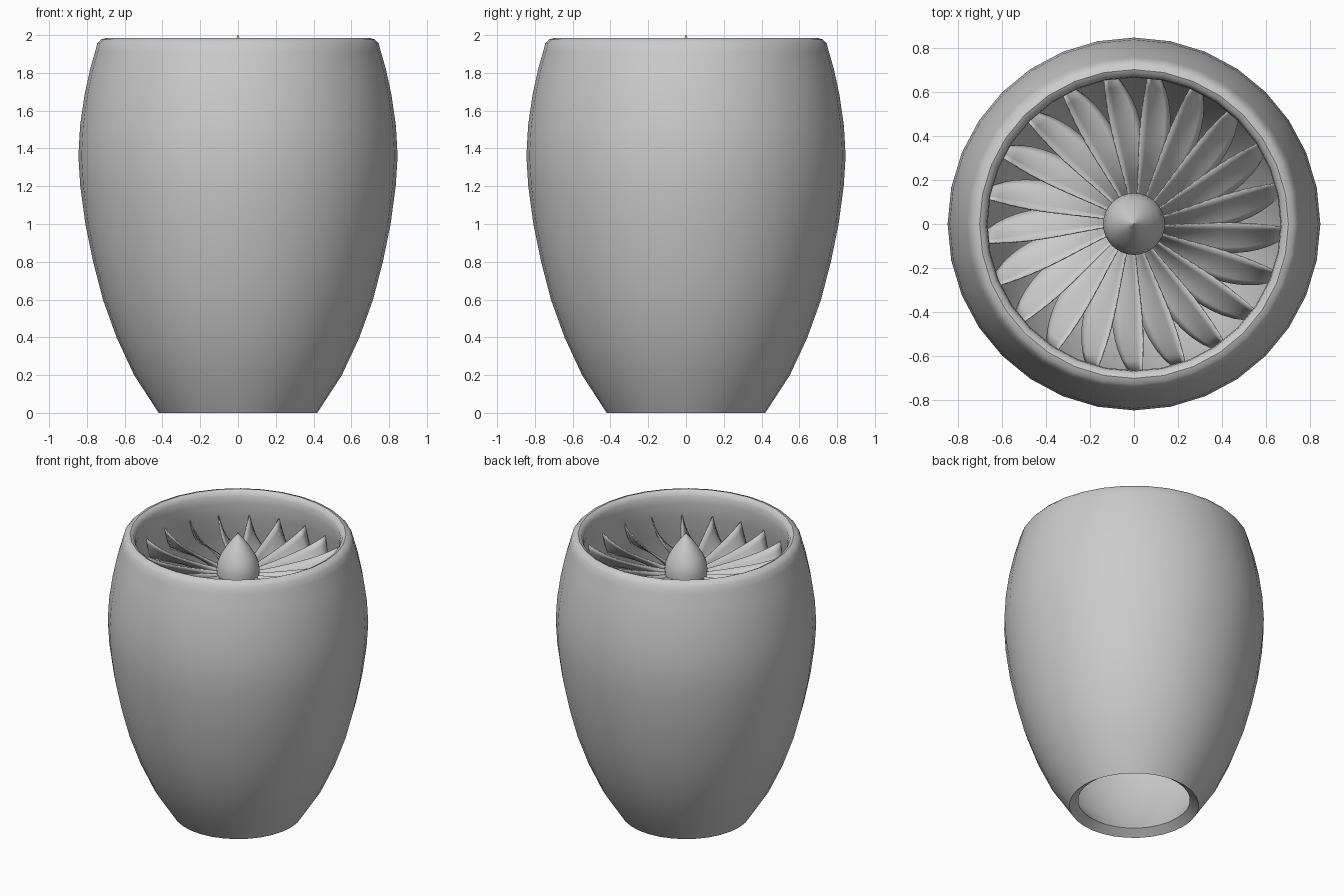
import bpy, math

if "Cube" in bpy.data.objects:
    bpy.data.objects.remove(bpy.data.objects["Cube"], do_unlink=True)

GREY = (0.6, 0.6, 0.6, 1)
metal = bpy.data.materials.new("grey_metal")
metal.use_nodes = True
metal.diffuse_color = GREY
metal.node_tree.nodes["Principled BSDF"].inputs["Base Color"].default_value = GREY


def add_object(name, verts, faces, angle):
    mesh = bpy.data.meshes.new(name)
    mesh.from_pydata(verts, [], faces)
    mesh.validate()
    mesh.materials.append(metal)
    obj = bpy.data.objects.new(name, mesh)
    bpy.context.collection.objects.link(obj)
    bpy.ops.object.select_all(action='DESELECT')
    bpy.context.view_layer.objects.active = obj
    obj.select_set(True)
    bpy.ops.object.shade_smooth_by_angle(angle=math.radians(angle))
    return obj


def lathe(name, profile, sides, closed=False, angle=40):
    """Revolve (radius, height) points around z; counter-clockwise profiles face outward."""
    verts, faces = [], []
    n = len(profile)
    for s in range(sides):
        a = 2 * math.pi * s / sides
        verts += [(r * math.cos(a), r * math.sin(a), z) for r, z in profile]
    for s in range(sides):
        t = (s + 1) % sides
        for i in range(n if closed else n - 1):
            j = (i + 1) % n
            faces.append((s * n + i, t * n + i, t * n + j, s * n + j))
    if not closed:
        faces.append([s * n for s in reversed(range(sides))])
        faces.append([s * n + n - 1 for s in range(sides)])
    return add_object(name, verts, faces, angle)


# Barrel-shaped casing: outer wall, rounded intake lip, inner wall
outer = [(.42, 0), (.55, .2), (.643, .4), (.715, .6), (.767, .8), (.808, 1), (.835, 1.2),
         (.845, 1.36), (.836, 1.52), (.813, 1.68), (.783, 1.82), (.757, 1.91)]
lip = [(.745, 1.955), (.725, 1.977), (.70, 1.985), (.68, 1.975), (.668, 1.95)]
inner = [(.664, 1.9), (.672, 1.8), (.705, 1.65), (.74, 1.5), (.768, 1.3), (.74, 1.05),
         (.70, .8), (.65, .6), (.58, .4), (.49, .21), (.363, .04)]
lathe("casing", outer + lip + inner, 32, closed=True)

# Teardrop spinner with its hub behind the blades
lathe("spinner", [(.08, 1.45), (.115, 1.55), (.132, 1.66), (.14, 1.74), (.132, 1.79), (.112, 1.84),
                  (.078, 1.895), (.035, 1.955), (.008, 1.985), (.002, 2)], 32, angle=60)

# Twisted fan blades: one leading edge, one swept trailing edge, lofted between
BLADES, ROWS, COLS = 21, 12, 5


def blade_point(u, v):
    r = .10 + .57 * u
    lead = math.radians(-1 + 2 * math.sin(math.pi * u))
    chord = math.radians(24 - 19 * u ** 2.2)
    z_lead = 1.71 + .03 * u + .07 * u ** 4
    drop = .17 - .05 * math.sin(math.pi * u)
    a = lead - chord * v
    z = z_lead - drop * (v + .12 * math.sin(math.pi * v))
    return r, a, z


verts, faces = [], []
for b in range(BLADES):
    base = len(verts)
    turn = 2 * math.pi * b / BLADES
    for i in range(ROWS + 1):
        for j in range(COLS + 1):
            r, a, z = blade_point(i / ROWS, j / COLS)
            verts.append((r * math.cos(a + turn), r * math.sin(a + turn), z))
    for i in range(ROWS):
        for j in range(COLS):
            k = base + i * (COLS + 1) + j
            faces.append((k, k + 1, k + COLS + 2, k + COLS + 1)[::-1])
fan = add_object("fan_blades", verts, faces, 50)
thick = fan.modifiers.new("thickness", 'SOLIDIFY')
thick.thickness = .006
